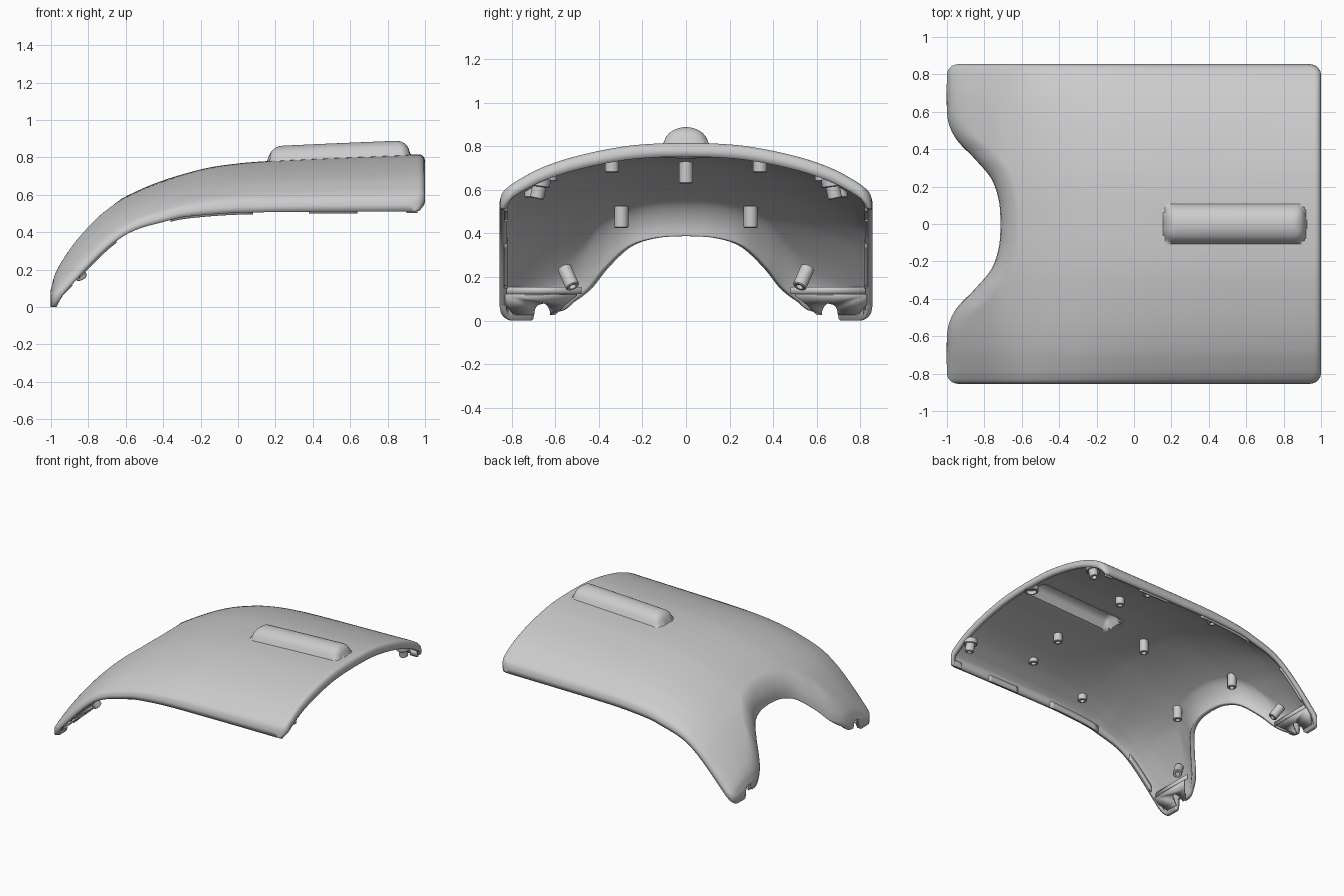
import bpy, bmesh, math
from mathutils import Vector

cube = bpy.data.objects.get("Cube")
if cube:
    bpy.data.objects.remove(cube, do_unlink=True)

grey = bpy.data.materials.new("plain_grey")
grey.use_nodes = True
grey.diffuse_color = (0.6, 0.6, 0.6, 1)
grey.node_tree.nodes["Principled BSDF"].inputs["Base Color"].default_value = (0.6, 0.6, 0.6, 1)

HALF, CORNER, WALL = 0.855, 0.06, 0.03


def make(name, bm, angle=35, thickness=0):
    mesh = bpy.data.meshes.new(name)
    bm.to_mesh(mesh)
    bm.free()
    ob = bpy.data.objects.new(name, mesh)
    bpy.context.collection.objects.link(ob)
    mesh.materials.append(grey)
    if thickness:
        mod = ob.modifiers.new("wall", 'SOLIDIFY')
        mod.thickness, mod.offset = thickness, -1
    bpy.ops.object.select_all(action='DESELECT')
    ob.select_set(True)
    bpy.context.view_layer.objects.active = ob
    bpy.ops.object.shade_smooth_by_angle(angle=math.radians(angle))
    return ob


def curve(pts, t):
    """Smooth curve through (position, value) points."""
    t = min(max(t, pts[0][0]), pts[-1][0])
    k = max(i for i in range(len(pts) - 1) if pts[i][0] <= t)

    def slope(i):
        a, b = pts[max(i - 1, 0)], pts[min(i + 1, len(pts) - 1)]
        return (b[1] - a[1]) / (b[0] - a[0])
    (x0, y0), (x1, y1) = pts[k], pts[k + 1]
    h = x1 - x0
    s = (t - x0) / h
    return ((1 + 2 * s) * (1 - s) ** 2 * y0 + s * (1 - s) ** 2 * h * slope(k)
            + s * s * (3 - 2 * s) * y1 + s * s * (s - 1) * h * slope(k + 1))


def smooth(a, b, t):
    t = min(max((t - a) / (b - a), 0), 1)
    return t * t * (3 - 2 * t)


def roll(d, width, depth):
    t = 1 - min(max(d / width, 0), 1)
    return depth * (1 - math.sqrt(1 - t * t))


# Profiles: crown line, lower trim line, cross-section drop, end notch
CROWN = [(-1, .14), (-.98, .235), (-.925, .33), (-.82, .443), (-.71, .53),
         (-.47, .65), (-.2, .735), (0, .767), (.22, .783), (1, .817)]
TRIM = [(-1, 0), (-.64, .36), (-.36, .465), (-.2, .49), (.06, .505), (1, .512)]
DROP = [(0, 0), (.15, .012), (.3, .06), (.51, .205), (.67, .385), (.78, .58),
        (.825, .69), (.847, .78), (HALF, .88)]
NOTCH = [(0, -.713), (.12, -.722), (.24, -.762), (.35, -.853), (.44, -.94), (.52, -.985), (.6, -1), (HALF, -1)]
BITE, BITE_R = .66, .037


def corner(y):
    return roll(HALF - abs(y), CORNER, CORNER)


def x_left(y):
    return curve(NOTCH, abs(y)) + corner(y)


def shell_z(x, y):
    ay = abs(y)
    top, low = curve(CROWN, x), curve(TRIM, x)
    z = top - (top - low) * curve(DROP, ay)
    m = (curve(NOTCH, ay + .01) - curve(NOTCH, abs(ay - .01))) / .02
    dist = (x - x_left(y)) / math.sqrt(1 + m * m)
    z -= roll(dist, .1, .13 * (1 - smooth(.4, .62, ay)))
    z -= roll(1 - corner(y) - x, .035, .035)
    # raised round-ended ridge on the crown
    a, b = ay / .102, max(0, abs(x - .54) - .305) / .075
    z += .078 * math.sqrt(max(0, 1 - (a ** 3 + b ** 3) ** (2 / 3)))
    return max(z, low)


def spread(n):
    """Steps from 0 to 1, closer together at both ends."""
    return [.5 * i / n + .5 * (.5 - .5 * math.cos(math.pi * i / n)) for i in range(n + 1)]


# Curved shell, with a turned-down rim ring all round
NX, NY = 190, 150
us, vs = spread(NX), [2 * i / NY - 1 for i in range(NY + 1)]
vs = [.4 * v + .6 * math.sin(v * math.pi / 2) for v in vs]
bm = bmesh.new()
rows = []
for i in range(-1, NX + 2):
    row = []
    for j in range(-1, NY + 2):
        u, v = us[min(max(i, 0), NX)], vs[min(max(j, 0), NY)]
        y = v * HALF
        ay = abs(y)
        xl, xr = x_left(y), 1 - corner(y)
        x = xl + (xr - xl) * u
        z, low = shell_z(x, y), curve(TRIM, x)
        if j in (-1, NY + 1):
            z = low
        elif i == NX + 1:
            z = max(z - .03, low)
        elif i == -1 and abs(ay - BITE) > BITE_R:
            tip = smooth(.68, .76, ay) * (1 - smooth(.81, .855, ay))
            z = max(z - .01 - .045 * smooth(.4, .6, ay) - .1 * tip, low)
        row.append(bm.verts.new((x, y, z)))
    rows.append(row)
for a, b in zip(rows, rows[1:]):
    for j in range(len(a) - 1):
        bm.faces.new((a[j], b[j], b[j + 1], a[j + 1]))
bmesh.ops.remove_doubles(bm, verts=bm.verts, dist=.0002)
make("curved_shell", bm, 40, WALL)


def post(name, start, end, r=.032, hole=.017):
    """Hollow screw post standing on the inside of the shell."""
    start, end = Vector(start), Vector(end)
    axis = end - start
    turn = axis.to_track_quat('Z', 'Y')
    length = axis.length
    bm = bmesh.new()
    rings = []
    for rad, h in ((r, 0), (r, length - .004), (r - .004, length), (hole, length), (hole, length * .45)):
        rings.append([bm.verts.new(start + turn @ Vector((rad * math.cos(k * math.pi / 12),
                                                          rad * math.sin(k * math.pi / 12), h)))
                      for k in range(24)])
    for a, b in zip(rings, rings[1:]):
        for k in range(24):
            n = (k + 1) % 24
            bm.faces.new((a[k], a[n], b[n], b[k]))
    bm.faces.new(rings[-1])
    make(name, bm)


# Screw posts: x, y, height of the open end
post("centre_post", (-.09, 0, shell_z(-.09, 0) - .02), (-.09, 0, .63))
for side, s in (("back", 1), ("front", -1)):
    for label, x, y, tip in (("inner", .415, .34, .68), ("outer", .4, .625, .64),
                             ("middle", -.12, .71, .565), ("notch", -.65, .297, .425)):
        post(f"{side}_{label}_post", (x, s * y, shell_z(x, s * y) - .026), (x, s * y, tip))
    post(f"{side}_tip_post", (-.882, s * .558, .24), (-.835, s * .52, .155))
    top = shell_z(.94, s * .68) - .04
    post(f"{side}_corner_post", (.94, s * .665, top), (.94, s * .685, .56))
    post(f"{side}_corner_collar", (.94, s * .67, top), (.94, s * .675, .615), .05, .04)

    # Floor across each pointed tip, with a round bite and an upright edge
    bm = bmesh.new()
    plan = [(-.98, .6)]
    plan += [(-.98 + .055 * math.sin(k * math.pi / 12), BITE - BITE_R * math.cos(k * math.pi / 12))
             for k in range(13)]
    plan += [(-.98, .79), (-.93, .83), (-.89, .83), (-.89, .5), (-.93, .55)]
    verts = [bm.verts.new((x, s * y, x + 1.012)) for x, y in plan]
    bm.faces.new(verts if s < 0 else verts[::-1])
    wall = [bm.verts.new((-.89, s * y, z)) for y, z in ((.48, .122), (.83, .122), (.83, .155), (.48, .155))]
    bm.faces.new(wall if s > 0 else wall[::-1])
    make(f"{side}_tip_floor", bm, 30, .01)

    # Locating lips just inside the long edges
    for n, (x0, x1) in enumerate(((-.85, -.65), (-.36, .08), (.38, .64), (.9, .96))):
        bm = bmesh.new()
        strip = []
        for k in range(13):
            x = x0 + (x1 - x0) * k / 12
            z = curve(TRIM, x)
            strip.append([bm.verts.new((x, s * (HALF - .02), z + d)) for d in (-.01, .035)])
        for a, b in zip(strip, strip[1:]):
            f = (a[0], b[0], b[1], a[1])
            bm.faces.new(f if s < 0 else f[::-1])
        make(f"{side}_edge_lip_{n + 1}", bm, 30, .016)

# Hood under the crown at the open end
post("end_hood", (.945, 0, shell_z(.945, 0) - .02), (.945, 0, .745), .05, .036)
